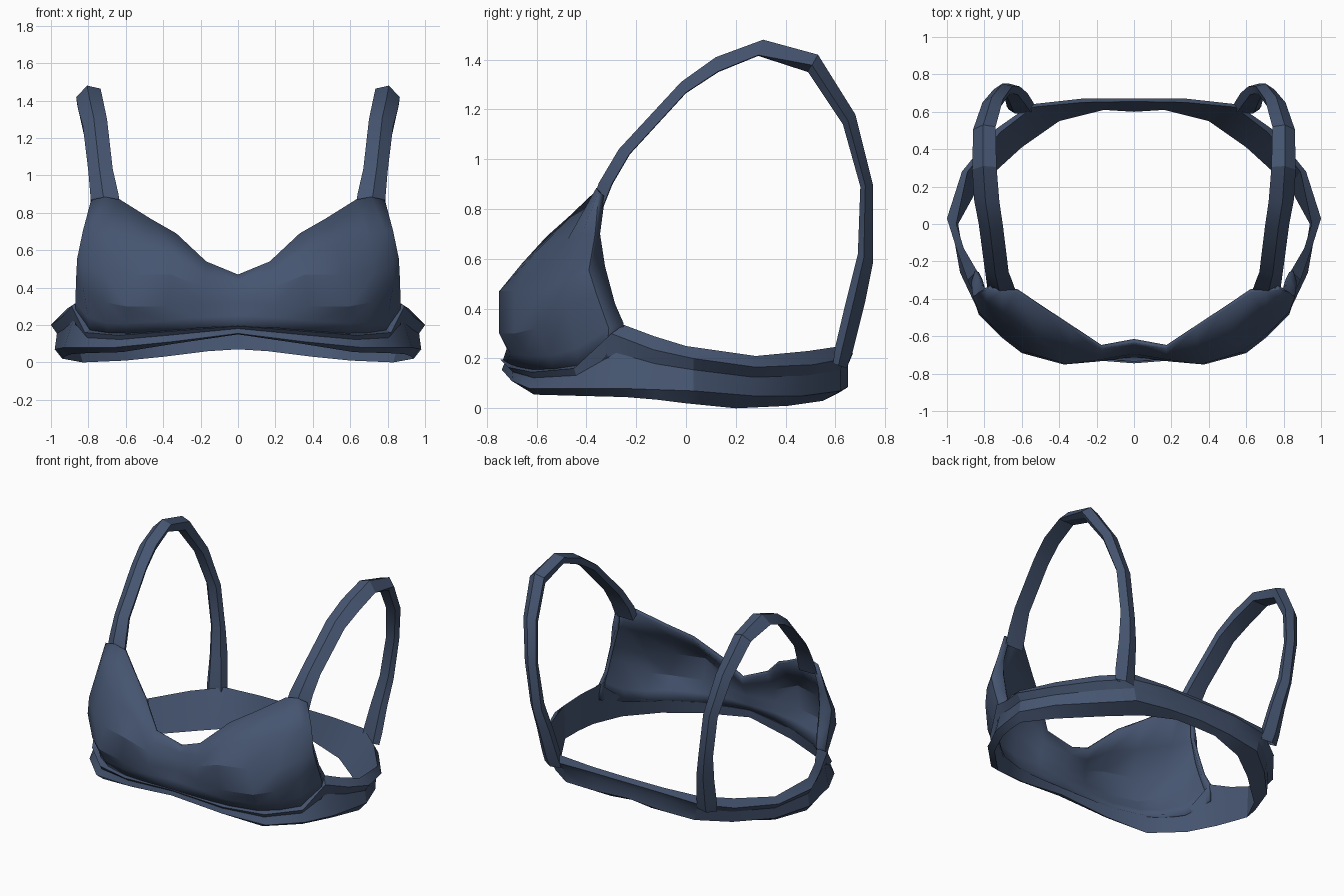
import bpy, bmesh, math
from mathutils import Vector

fabric = bpy.data.materials.new("slate_blue_fabric")
fabric.diffuse_color = (0.06, 0.09, 0.162, 1)


def build(name, rows, closed, thickness=0):
    """Loft rows of points, mirror across x, optionally thicken inward."""
    bm = bmesh.new()
    grid = [[bm.verts.new(p) for p in row] for row in rows]
    n = len(rows[0])
    for a, b in zip(grid, grid[1:]):
        for j in range(n if closed else n - 1):
            k = (j + 1) % n
            bm.faces.new((a[j], b[j], b[k], a[k]))
    bmesh.ops.recalc_face_normals(bm, faces=bm.faces[:])
    if not closed:
        # open panels face away from the body
        if sum((f.normal.y * f.calc_area() for f in bm.faces)) > 0:
            bmesh.ops.reverse_faces(bm, faces=bm.faces[:])
    me = bpy.data.meshes.new(name)
    bm.to_mesh(me)
    bm.free()
    me.materials.append(fabric)
    ob = bpy.data.objects.new(name, me)
    bpy.context.collection.objects.link(ob)
    mir = ob.modifiers.new("Mirror", 'MIRROR')
    mir.use_clip = True
    if thickness:
        sol = ob.modifiers.new("Solidify", 'SOLIDIFY')
        sol.thickness = thickness
        sol.offset = -1
    bpy.context.view_layer.objects.active = ob
    ob.select_set(True)
    bpy.ops.object.shade_smooth_by_angle(angle=math.radians(27))
    ob.select_set(False)
    return ob


# cup panel: columns from the centre to the armhole, band seam up to top edge;
# the last column is the turned-in armhole edge
cup = [
    [(0, -.735, .195), (0, -.71, .25), (0, -.695, .32), (0, -.675, .37), (0, -.65, .42), (0, -.635, .47)],
    [(.2, -.72, .185), (.2, -.72, .24), (.19, -.735, .31), (.18, -.725, .40), (.175, -.70, .47), (.17, -.665, .54)],
    [(.4, -.68, .165), (.4, -.705, .22), (.38, -.75, .3), (.36, -.75, .47), (.34, -.66, .58), (.33, -.56, .69)],
    [(.58, -.61, .15), (.59, -.645, .21), (.60, -.69, .3), (.56, -.69, .47), (.52, -.60, .63), (.47, -.47, .77)],
    [(.69, -.53, .145), (.70, -.55, .21), (.71, -.605, .32), (.72, -.58, .47), (.70, -.48, .67), (.63, -.365, .87)],
    [(.79, -.43, .16), (.80, -.44, .24), (.83, -.485, .41), (.83, -.47, .52), (.79, -.42, .70), (.71, -.36, .885)],
    [(.87, -.32, .2), (.87, -.31, .32), (.865, -.36, .46), (.86, -.39, .555), (.83, -.365, .7), (.785, -.35, .87)],
    [(.85, -.25, .22), (.85, -.25, .34), (.83, -.285, .42), (.815, -.325, .57), (.79, -.345, .7), (.765, -.325, .85)],
]
build("cups", cup, False, 0.022)

# under-band: stations from front centre to back centre
# (inner top, outer top, outer bottom, inner bottom)
band = [
    [(0, -.71, .2), (0, -.745, .195), (0, -.74, .155), (0, -.71, .15)],
    [(.36, -.67, .175), (.38, -.715, .165), (.36, -.70, .11), (.34, -.68, .10)],
    [(.60, -.58, .16), (.64, -.62, .145), (.66, -.63, .08), (.62, -.61, .055)],
    [(.78, -.42, .18), (.82, -.45, .16), (.84, -.45, .08), (.80, -.43, .05)],
    [(.84, -.25, .335), (.89, -.30, .30), (.93, -.26, .08), (.89, -.24, .045)],
    [(.91, -.13, .29), (.95, -.13, .235), (.955, -.12, .075), (.92, -.12, .035)],
    [(.95, 0, .25), (1.0, .03, .2), (.98, .03, .07), (.94, 0, .02)],
    [(.89, .28, .21), (.92, .28, .165), (.88, .27, .05), (.83, .20, 0)],
    [(.715, .49, .23), (.735, .51, .175), (.69, .47, .05), (.60, .41, .01)],
    [(.54, .625, .25), (.55, .64, .2), (.50, .62, .07), (.40, .55, .03)],
    [(.28, .65, .25), (.28, .67, .22), (.25, .65, .085), (.16, .61, .06)],
    [(0, .655, .25), (0, .67, .22), (0, .65, .1), (0, .60, .07)],
]
rows = []
for t1, t2, b1, b2 in band:
    crease = Vector(t2).lerp(Vector(b1), .35)
    crease.x *= .975
    crease.y *= .98
    rows.append([t1, t2, crease, b1, b2])
build("under_band", rows, True)

# shoulder strap: (outer contour y, z, inner contour y, z, near x, far x)
strap = [
    (-.365, .86, -.335, .80, .63, .785), (-.35, .905, -.295, .90, .64, .79),
    (-.27, 1.04, -.225, 1.02, .67, .80),
    (-.02, 1.31, .0, 1.265, .70, .83), (.12, 1.41, .13, 1.35, .72, .855),
    (.31, 1.48, .29, 1.415, .735, .865), (.53, 1.42, .49, 1.35, .74, .86),
    (.68, 1.18, .63, 1.14, .70, .81), (.75, .9, .70, .89, .65, .75),
    (.75, .58, .69, .62, .61, .71), (.72, .43, .64, .42, .57, .69),
    (.67, .23, .60, .25, .54, .68), (.645, .16, .59, .18, .53, .67),
]
rows = []
for i, (yo, zo, yi, zi, x0, x1) in enumerate(strap):
    w = x1 - x0
    t = .95 if i < 6 else .6     # far edge drops to the inner contour at the front
    rows.append([
        (x0, yo * .75 + yi * .25, zo * .75 + zi * .25),
        (x0 + .55 * w, yo, zo),
        (x1, yo + (yi - yo) * t, zo + (zi - zo) * t),
        (x0 + .75 * w, yi, zi),
        (x0 + .1 * w, yi, zi),
    ])
build("shoulder_straps", rows, True)
